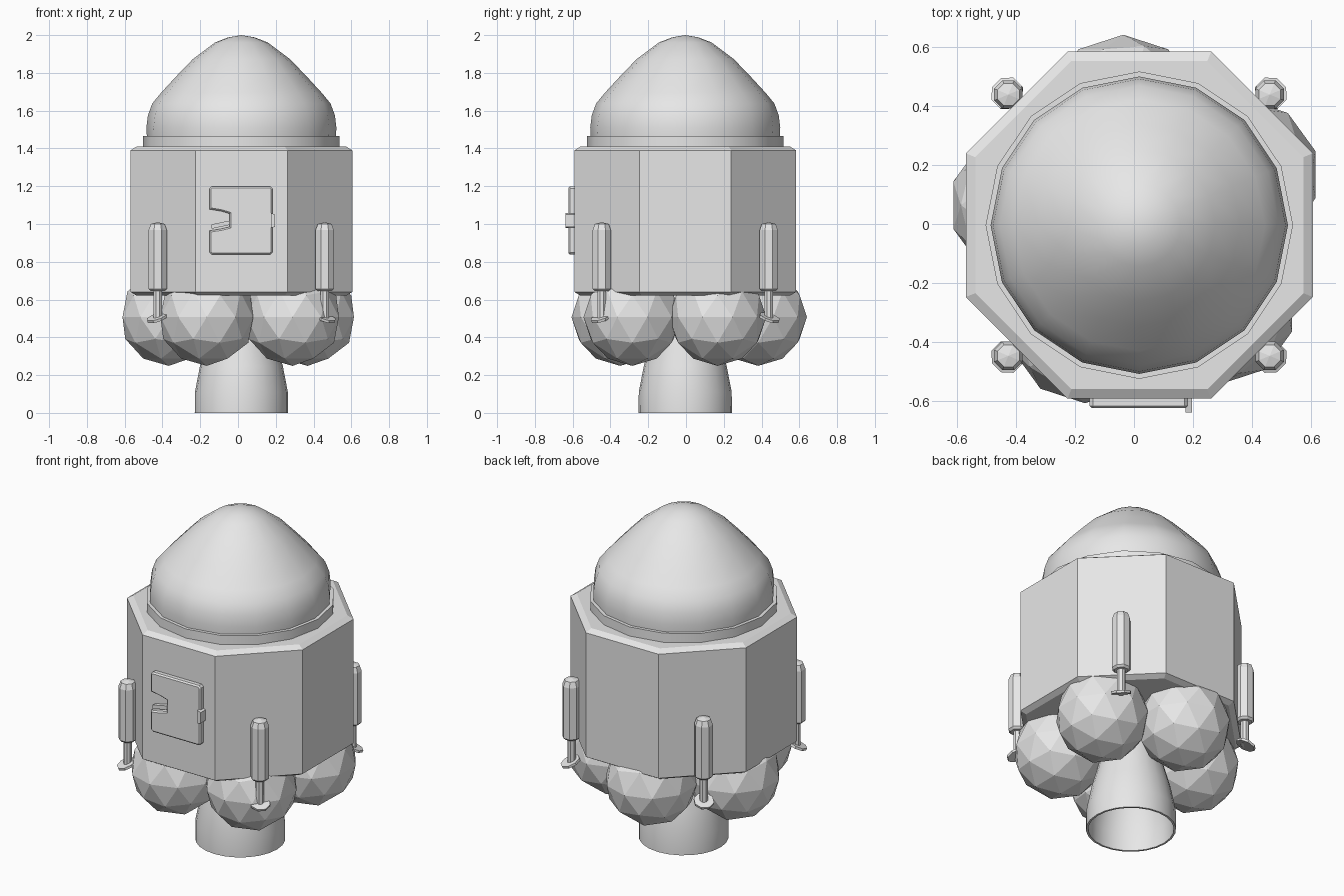
import bpy, bmesh, math
from mathutils import Matrix, Vector

if "Cube" in bpy.data.objects:
    bpy.data.objects.remove(bpy.data.objects["Cube"])

CX, CY = 0.018, -0.004          # axis of the capsule

grey = bpy.data.materials.new("light grey")
grey.diffuse_color = (0.8, 0.8, 0.8, 1)
grey.use_nodes = True
grey.node_tree.nodes["Principled BSDF"].inputs["Base Color"].default_value = grey.diffuse_color


def finish(name, bm, smooth=None):
    bmesh.ops.recalc_face_normals(bm, faces=bm.faces)
    me = bpy.data.meshes.new(name)
    bm.to_mesh(me)
    bm.free()
    me.materials.append(grey)
    ob = bpy.data.objects.new(name, me)
    bpy.context.collection.objects.link(ob)
    if smooth:
        bpy.ops.object.select_all(action='DESELECT')
        ob.select_set(True)
        bpy.context.view_layer.objects.active = ob
        bpy.ops.object.shade_smooth_by_angle(angle=math.radians(smooth))
    return ob


def lathe(bm, profile, n, phase=0.0, at=(CX, CY, 0), tilt=None, closed=False):
    """Spin (radius, z) points into n sides; radius 0 makes a pole."""
    m = Matrix.Translation(at) @ (tilt or Matrix())
    rings = []
    for r, z in profile:
        if r == 0:
            rings.append([bm.verts.new(m @ Vector((0, 0, z)))] * n)
        else:
            rings.append([bm.verts.new(m @ Vector((
                r * math.cos(phase + math.tau * i / n),
                r * math.sin(phase + math.tau * i / n), z))) for i in range(n)])
    pairs = list(zip(rings, rings[1:]))
    if closed:
        pairs.append((rings[-1], rings[0]))
    for a, b in pairs:
        for i in range(n):
            j = (i + 1) % n
            bm.faces.new(list(dict.fromkeys((a[i], a[j], b[j], b[i]))))
    if not closed:
        for ring in (rings[0], rings[-1]):
            if ring[0] != ring[1]:
                bm.faces.new(ring)


OCT = math.pi / 8
K = 1 / math.cos(OCT)           # apothem to corner radius

# octagonal body with chamfered rims
bm = bmesh.new()
lathe(bm, [(0.557 * K, 0.622), (0.587 * K, 0.64), (0.587 * K, 1.39), (0.555 * K, 1.41)], 8, OCT)
finish("body", bm)

# collar and smooth, pointed nose dome
bm = bmesh.new()
lathe(bm, [(0.52, 1.40), (0.52, 1.465)], 16)
finish("dome_collar", bm, 40)
bm = bmesh.new()
lathe(bm, [(0.50, 1.455), (0.503, 1.51), (0.495, 1.575), (0.472, 1.638), (0.425, 1.695),
           (0.342, 1.785), (0.257, 1.873), (0.14, 1.961), (0.07, 1.988), (0, 2.0)], 16)
finish("nose_dome", bm, 50)

# five faceted fuel tanks
for k in range(5):
    a = math.radians(26 + 72 * k)
    bm = bmesh.new()
    bmesh.ops.create_icosphere(bm, subdivisions=2, radius=0.258, matrix=Matrix.Translation(
        (CX + 0.39 * math.cos(a), CY + 0.39 * math.sin(a), 0.507)))
    finish(f"fuel_tank_{k + 1}", bm)

# open engine nozzle with a thin wall
bm = bmesh.new()
outer = [(0.247, 0), (0.246, 0.11), (0.219, 0.25), (0.17, 0.43), (0.13, 0.64)]
inner = [(r - 0.012, z) for r, z in reversed(outer)]
lathe(bm, outer + inner, 24, closed=True)
finish("engine_nozzle", bm, 40)

# four landing legs: sleeve, rod and tilted foot
for sx in (-1, 1):
    for sy in (-1, 1):
        at = (CX - 0.001 + 0.442 * sx, CY + 0.442 * sy, 0)
        tag = ("front" if sy < 0 else "back") + ("_left" if sx < 0 else "_right")
        bm = bmesh.new()
        lathe(bm, [(0.04, 0.645), (0.052, 0.657), (0.052, 0.968), (0.04, 1.0), (0, 1.01)],
              8, OCT, at)
        lathe(bm, [(0.024, 0.50), (0.024, 0.65)], 8, OCT, at)
        finish("leg_" + tag, bm)
        tilt = Matrix.Rotation(math.radians(24), 4, Vector((-sy, sx, 0)))
        bm = bmesh.new()
        foot_at = (at[0] + 0.004 * sx, at[1] + 0.004 * sy, 0.503)
        lathe(bm, [(0.057, -0.007), (0.057, 0.007)], 8, OCT, foot_at, tilt)
        finish("foot_" + tag, bm)


def plate(name, outline, y0, y1, edge):
    """Extrude an x-z outline towards the front and chamfer its front edge."""
    bm = bmesh.new()
    f = bm.faces.new([bm.verts.new((x, y0, z)) for x, z in outline])
    res = bmesh.ops.extrude_face_region(bm, geom=[f])
    vs = [g for g in res["geom"] if isinstance(g, bmesh.types.BMVert)]
    bmesh.ops.translate(bm, verts=vs, vec=(0, y1 + edge - y0, 0))
    front = [g for g in res["geom"] if isinstance(g, bmesh.types.BMFace)]
    bm.normal_update()
    if edge:
        bmesh.ops.inset_region(bm, faces=front, thickness=edge, use_even_offset=True)
        for v in front[0].verts:
            v.co.y = y1
    return finish(name, bm)


# hatch door with a handle notch on its left edge
c = 0.012
hatch = [(-0.15, 0.838 + c), (-0.15 + c, 0.838), (0.183 - c, 0.838), (0.183, 0.838 + c),
         (0.183, 1.199 - c), (0.183 - c, 1.199), (-0.15 + c, 1.199), (-0.15, 1.199 - c),
         (-0.15, 1.078), (-0.09, 1.068), (-0.045, 1.055),
         (-0.045, 0.985), (-0.09, 0.974), (-0.15, 0.965)]
plate("hatch", hatch, -0.58, -0.623, 0.008)
plate("hatch_handle", [(-0.14, 0.975), (-0.045, 0.995), (-0.045, 1.018), (-0.14, 0.998)],
      -0.58, -0.615, 0)
plate("hatch_hinge", [(0.175, 0.98), (0.196, 0.985), (0.196, 1.05), (0.175, 1.058)],
      -0.58, -0.637, 0)
